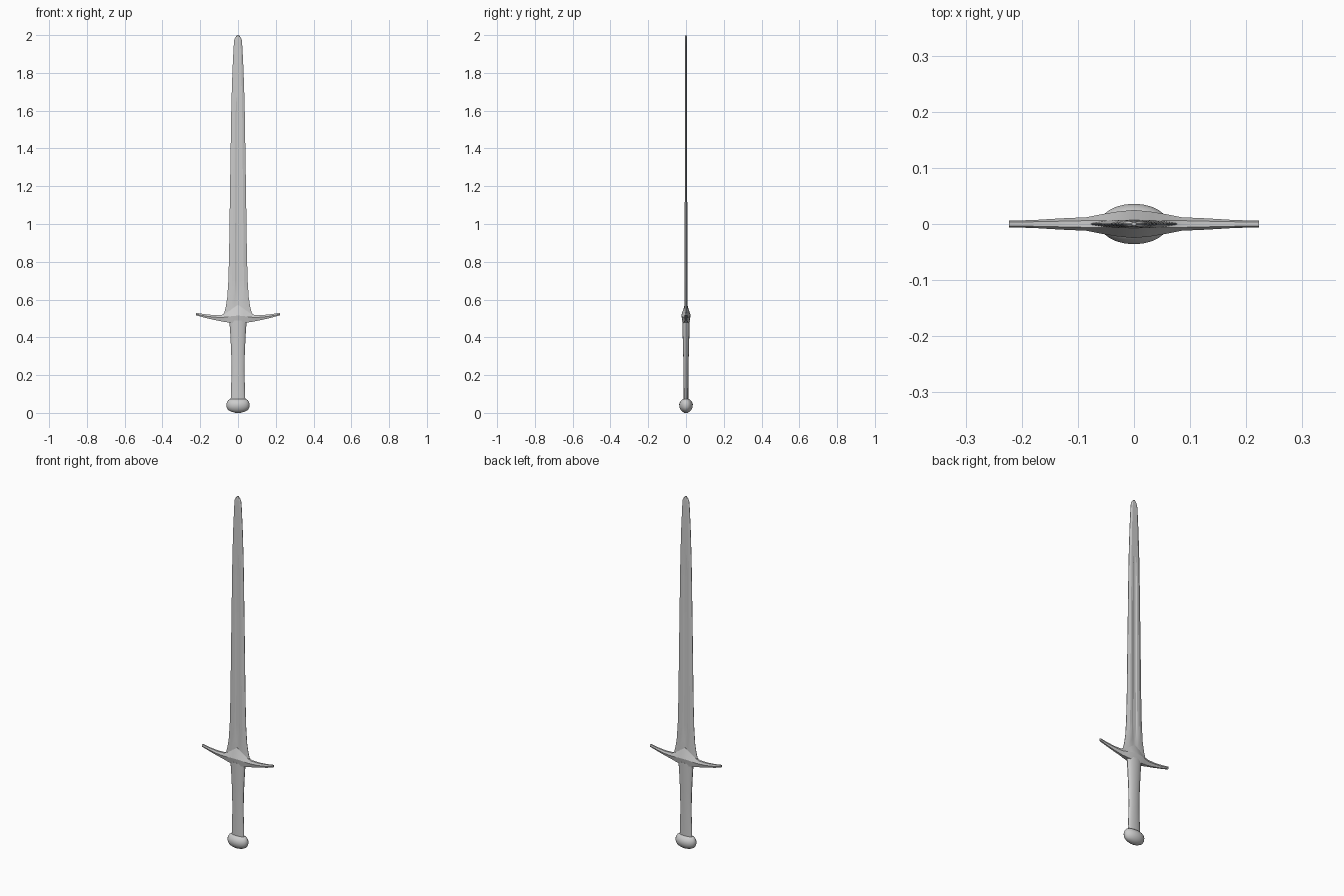
import bpy, math


def loft(name, rings, angle=30):
    """Skin equal-sized rings of points, cap both ends, shade by angle."""
    n = len(rings[0])
    verts = [p for r in rings for p in r]
    faces = [(i * n + j, i * n + (j + 1) % n, (i + 1) * n + (j + 1) % n, (i + 1) * n + j)
             for i in range(len(rings) - 1) for j in range(n)]
    faces.append(tuple(reversed(range(n))))
    faces.append(tuple(range(len(verts) - n, len(verts))))
    me = bpy.data.meshes.new(name)
    me.from_pydata(verts, [], faces)
    ob = bpy.data.objects.new(name, me)
    bpy.context.collection.objects.link(ob)
    bpy.ops.object.select_all(action='DESELECT')
    ob.select_set(True)
    bpy.context.view_layer.objects.active = ob
    bpy.ops.object.mode_set(mode='EDIT')
    bpy.ops.mesh.select_all(action='SELECT')
    bpy.ops.mesh.normals_make_consistent(inside=False)
    bpy.ops.object.mode_set(mode='OBJECT')
    bpy.ops.object.shade_smooth_by_angle(angle=math.radians(angle))
    return ob


def oval(z, rx, ry, n=24):
    return [(rx * math.cos(2 * math.pi * k / n), ry * math.sin(2 * math.pi * k / n), z)
            for k in range(n)]


# pommel: flattened rounded knob
loft("pommel", [oval(*p) for p in (
    (0.0, 0.012, 0.008), (0.006, 0.035, 0.019), (0.015, 0.052, 0.028), (0.03, 0.060, 0.035),
    (0.045, 0.061, 0.036), (0.058, 0.058, 0.032), (0.068, 0.051, 0.024), (0.073, 0.044, 0.017))], 40)

# grip: oval, flaring toward the guard
loft("grip", [oval(*p) for p in (
    (0.06, 0.039, 0.012), (0.12, 0.037, 0.012), (0.22, 0.034, 0.013),
    (0.32, 0.036, 0.015), (0.42, 0.041, 0.018), (0.49, 0.046, 0.020))])


# crossguard: (x, bottom z, middle z, top z, bottom y, middle y, top y)
def guard_ring(x, zb, zm, zt, yb, ym, yt):
    return [(x, -yb, zb), (x, yb, zb), (x, ym, zm), (x, yt, zt), (x, -yt, zt), (x, -ym, zm)]


half = [(0.0, 0.475, 0.515, 0.572, 0.016, 0.025, 0.007),
        (0.03, 0.476, 0.513, 0.552, 0.015, 0.022, 0.007),
        (0.06, 0.480, 0.508, 0.530, 0.011, 0.017, 0.006),
        (0.085, 0.484, 0.505, 0.519, 0.007, 0.012, 0.006),
        (0.13, 0.493, 0.507, 0.518, 0.005, 0.010, 0.005),
        (0.18, 0.505, 0.514, 0.523, 0.004, 0.007, 0.004),
        (0.223, 0.517, 0.523, 0.530, 0.004, 0.006, 0.004)]
mirrored = [(-s[0],) + s[1:] for s in reversed(half[1:])]
loft("crossguard", [guard_ring(*s) for s in mirrored + half])


# blade: bevelled edges with a fuller; (z, half width, half thickness, fuller half width, depth)
def blade_ring(z, w, t, f, d):
    side = [(w, 0.001), (w * 0.62, t), (f, t), (f * 0.55, t - d), (0, t - d)]
    quarter = side[:-1]
    back = side + [(-x, y) for x, y in reversed(quarter)]
    front = [(-x, -y) for x, y in back]
    return [(x, y, z) for x, y in back + front]


loft("blade", [blade_ring(*s) for s in (
    (0.505, 0.085, 0.007, 0.016, 0), (0.53, 0.073, 0.007, 0.016, 0),
    (0.56, 0.065, 0.007, 0.016, 0), (0.61, 0.057, 0.007, 0.016, 0.003),
    (0.70, 0.051, 0.007, 0.016, 0.003), (0.85, 0.047, 0.007, 0.015, 0.003),
    (1.20, 0.042, 0.0065, 0.014, 0.003), (1.58, 0.036, 0.006, 0.013, 0.003),
    (1.67, 0.034, 0.006, 0.008, 0), (1.82, 0.029, 0.006, 0.007, 0),
    (1.94, 0.023, 0.006, 0.005, 0), (1.975, 0.020, 0.0055, 0.004, 0),
    (1.99, 0.013, 0.005, 0.003, 0), (2.0, 0.004, 0.003, 0.001, 0))], 15)
